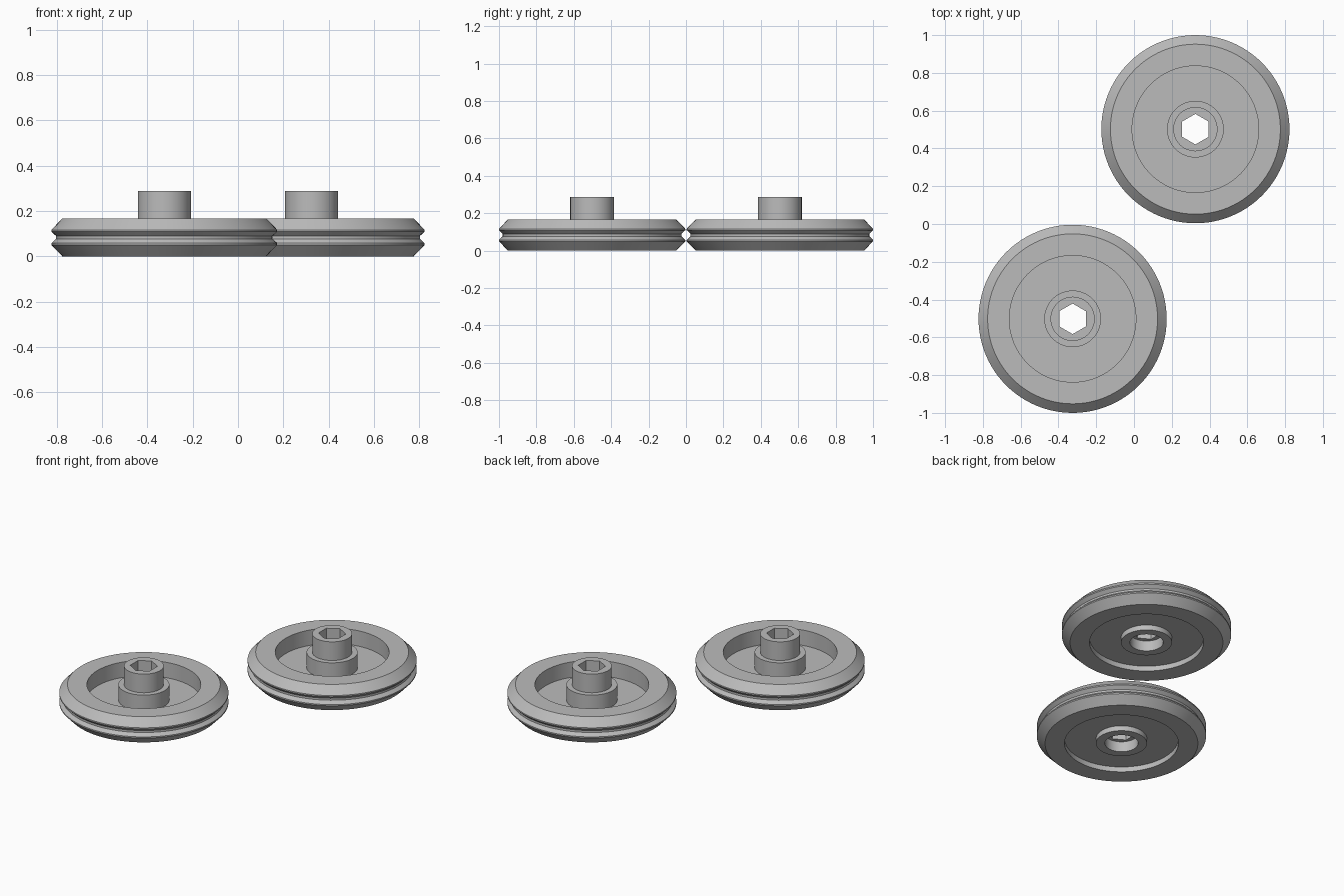
import bpy, bmesh
from math import pi, sin, cos, radians

cube = bpy.data.objects.get("Cube")
if cube:
    bpy.data.objects.remove(cube, do_unlink=True)

grey = bpy.data.materials.new("plain grey")
grey.use_nodes = True
color = (0.5, 0.5, 0.5, 1)
grey.diffuse_color = color
grey.node_tree.nodes["Principled BSDF"].inputs["Base Color"].default_value = color

SEGMENTS = 96
HEX = 0.07      # half the socket width across flats

# Closed (radius, height) profile; HEX radii become the six-sided socket
PROFILE = [
    (HEX, 0.067), (0.098, 0.067), (0.098, 0),            # round counterbore
    (0.15, 0), (0.15, 0.033), (0.335, 0.033), (0.335, 0),  # lower recess
    (0.45, 0), (0.498, 0.05), (0.498, 0.058),            # lower chamfer
    (0.478, 0.077), (0.478, 0.09),                       # belt groove
    (0.498, 0.109), (0.498, 0.117), (0.45, 0.167),       # upper chamfer
    (0.335, 0.167), (0.335, 0.067), (0.15, 0.067),       # upper recess
    (0.15, 0.167), (0.117, 0.167), (0.117, 0.288), (HEX, 0.288),  # stepped hub
]


def make_wheel(name, x, y):
    bm = bmesh.new()
    rings = []
    for r, z in PROFILE:
        ring = []
        for i in range(SEGMENTS):
            a = 2 * pi * i / SEGMENTS
            # flats of the socket face left and right
            rr = r / cos((a - pi / 2) % (pi / 3) - pi / 6) if r == HEX else r
            ring.append(bm.verts.new((rr * cos(a), rr * sin(a), z)))
        rings.append(ring)
    for k, low in enumerate(rings):
        high = rings[(k + 1) % len(rings)]
        for i in range(SEGMENTS):
            j = (i + 1) % SEGMENTS
            bm.faces.new((low[i], low[j], high[j], high[i]))
    bmesh.ops.recalc_face_normals(bm, faces=bm.faces)
    mesh = bpy.data.meshes.new(name)
    bm.to_mesh(mesh)
    bm.free()
    mesh.materials.append(grey)
    wheel = bpy.data.objects.new(name, mesh)
    wheel.location = (x, y, 0)
    bpy.context.collection.objects.link(wheel)
    bpy.ops.object.select_all(action="DESELECT")
    wheel.select_set(True)
    bpy.context.view_layer.objects.active = wheel
    bpy.ops.object.shade_smooth_by_angle(angle=radians(25))


make_wheel("left_wheel", 0.325, 0.502)
make_wheel("right_wheel", -0.325, -0.502)
